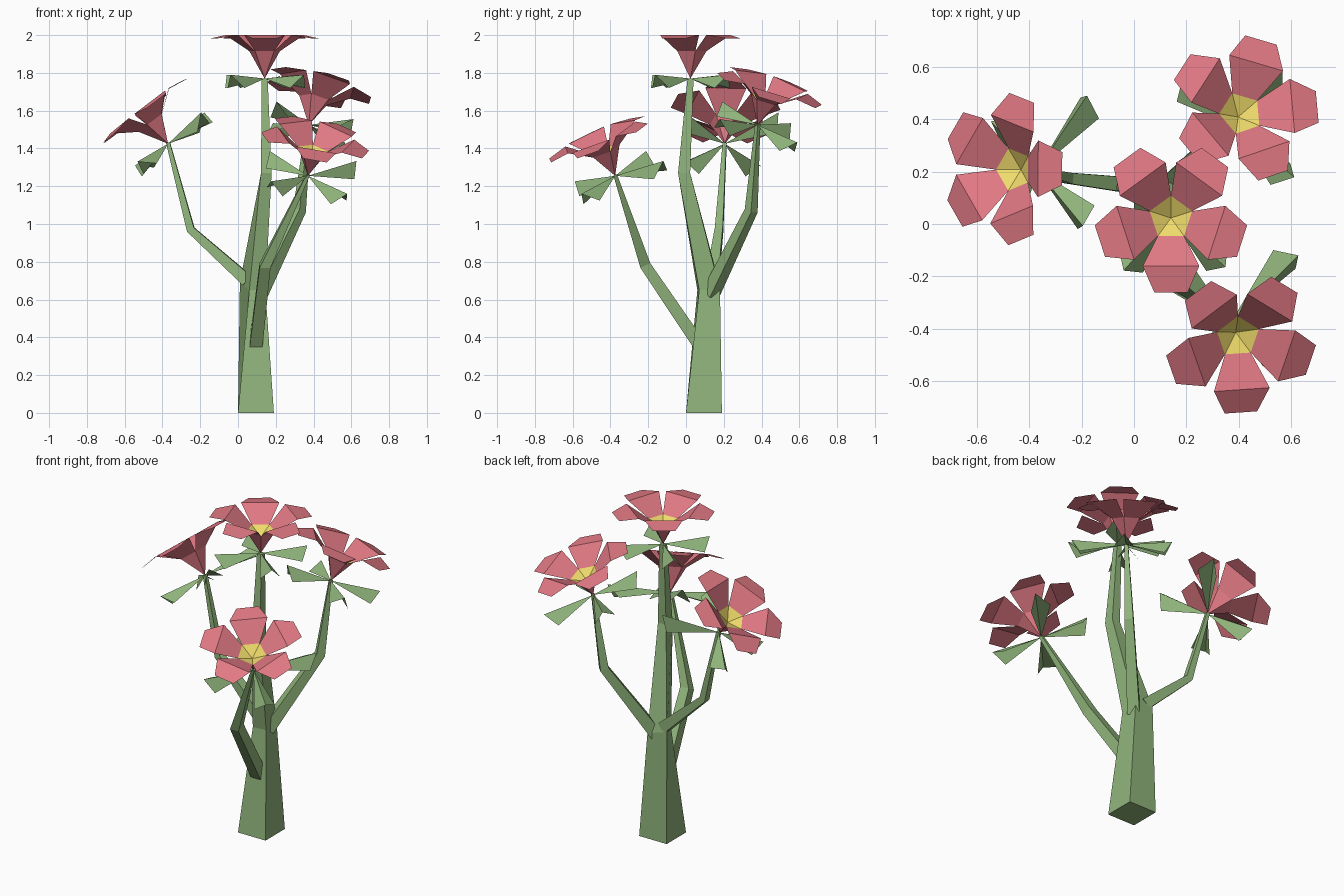
import bpy
from math import cos, sin, radians
from mathutils import Vector, Matrix

if "Cube" in bpy.data.objects:
    bpy.data.objects.remove(bpy.data.objects["Cube"])


def mat(name, c):
    m = bpy.data.materials.new(name)
    m.diffuse_color = (*c, 1)
    m.use_nodes = True
    m.node_tree.nodes["Principled BSDF"].inputs["Base Color"].default_value = m.diffuse_color
    return m


GREEN = mat("stem_green", (0.28, 0.46, 0.20))
RED = mat("petal_red", (0.75, 0.19, 0.23))
YELLOW = mat("centre_yellow", (0.88, 0.72, 0.15))


def build(name, verts, faces, material, matrix=None):
    me = bpy.data.meshes.new(name)
    me.from_pydata([tuple(v) for v in verts], [], faces)
    me.materials.append(material)
    ob = bpy.data.objects.new(name, me)
    if matrix:
        me.transform(matrix)
    bpy.context.collection.objects.link(ob)
    return ob


def loft(name, rings):
    # four-sided tube through a list of rings
    verts = [v for r in rings for v in r]
    faces = [(3, 2, 1, 0)]
    for k in range(len(rings) - 1):
        a = 4 * k
        faces += [(a + i, a + (i + 1) % 4, a + 4 + (i + 1) % 4, a + 4 + i) for i in range(4)]
    n = len(verts)
    faces.append((n - 4, n - 3, n - 2, n - 1))
    return build(name, verts, faces, GREEN)


def level_ring(x0, x1, y0, y1, z):
    return [(x0, y0, z), (x1, y0, z), (x1, y1, z), (x0, y1, z)]


def branch(name, points, widths, side):
    pts, side = [Vector(p) for p in points], Vector(side).normalized()
    rings = []
    for i, (p, w) in enumerate(zip(pts, widths)):
        t = (pts[min(i + 1, len(pts) - 1)] - pts[max(i - 1, 0)]).normalized()
        u = t.cross(side).normalized()
        rings.append([p + (side * a + u * b) * w / 2 for a, b in ((-1, -1), (1, -1), (1, 1), (-1, 1))])
    loft(name, rings)


def polar(r, a, z):
    return Vector((r * cos(a), r * sin(a), z))


def flower(label, base, axis, petal_turn, leaf_lens):
    q = Vector((0, 0, 1)).rotation_difference(Vector(axis))
    m = Matrix.Translation(base) @ q.to_matrix().to_4x4()
    ang = [radians(petal_turn + 72 * i) for i in range(5)]
    rim = [polar(0.085, a - radians(36), 0.145) for a in ang]
    # funnel under the petals, and the dished centre
    fan = [(5, (i + 1) % 5, i) for i in range(5)]
    build(label + "_funnel", rim + [Vector((0, 0, 0))], fan, RED, m)
    build(label + "_centre", rim + [Vector((0, 0, 0.10))], [f[::-1] for f in fan], YELLOW, m)
    # petals: rising inner panel, then flatter outer panel
    verts, faces = [], []
    for i, a in enumerate(ang):
        d, s = polar(1, a, 0), polar(1, a + radians(90), 0)
        k = len(verts)
        verts += [rim[i], rim[(i + 1) % 5]]
        for r, w, z in ((0.183, 0.108, 0.23), (0.285, 0.063, 0.212)):
            verts += [d * r - s * w + Vector((0, 0, z)), d * r + s * w + Vector((0, 0, z))]
        faces += [(k, k + 2, k + 3, k + 1), (k + 2, k + 4, k + 5, k + 3)]
    build(label + "_petals", verts, faces, RED, m)
    # four creased leaves under the flower
    verts, faces = [], []
    for i, n in enumerate(leaf_lens):
        a = radians(48 + 90 * i)
        d, s = polar(1, a, 0), polar(1, a + radians(90), 0)
        k = len(verts)
        verts += [Vector((0, 0, 0)),
                  d * n * 0.84 - s * 0.06 + Vector((0, 0, -0.05)),
                  d * n + Vector((0, 0, 0.02)),
                  d * n * 0.84 + s * 0.06 + Vector((0, 0, -0.05))]
        faces += [(k, k + 1, k + 2), (k, k + 2, k + 3)]
    build(label + "_leaves", verts, faces, GREEN, m)


# main stem
loft("main_stem", [
    level_ring(0, 0.19, 0, 0.19, 0),
    [(0.06, 0.06, 0.65), (0.145, 0.07, 0.65), (0.14, 0.18, 0.65), (0.01, 0.175, 0.69)],
    level_ring(0.122, 0.178, -0.042, 0.022, 1.27),
    level_ring(0.125, 0.157, 0.008, 0.04, 1.77)])

# side branches
branch("front_branch", [(0.095, 0.07, 0.36), (0.143, -0.215, 0.78), (0.37, -0.375, 1.26)],
       (0.068, 0.058, 0.02), (1, 0, 0))
branch("left_branch", [(0.05, 0.14, 0.70), (-0.25, 0.175, 0.97), (-0.37, 0.205, 1.43)],
       (0.065, 0.042, 0.02), (0.1, 1, 0))
branch("back_branch", [(0.11, 0.13, 0.63), (0.325, 0.345, 1.07), (0.375, 0.38, 1.53)],
       (0.07, 0.05, 0.02), (1, -1, 0))

# flowers
flower("top_flower", (0.141, 0.023, 1.77), (0, 0, 1), -90, (0.27, 0.27, 0.27, 0.28))
flower("front_flower", (0.37, -0.375, 1.255), (0.18, -0.38, 0.9), -88, (0.37, 0.29, 0.29, 0.29))
flower("left_flower", (-0.37, 0.205, 1.425), (-0.61, 0.02, 0.79), 0, (0.38, 0.28, 0.28, 0.32))
flower("back_flower", (0.375, 0.378, 1.525), (0.22, 0.3, 0.92), 3, (0.3, 0.26, 0.28, 0.31))
